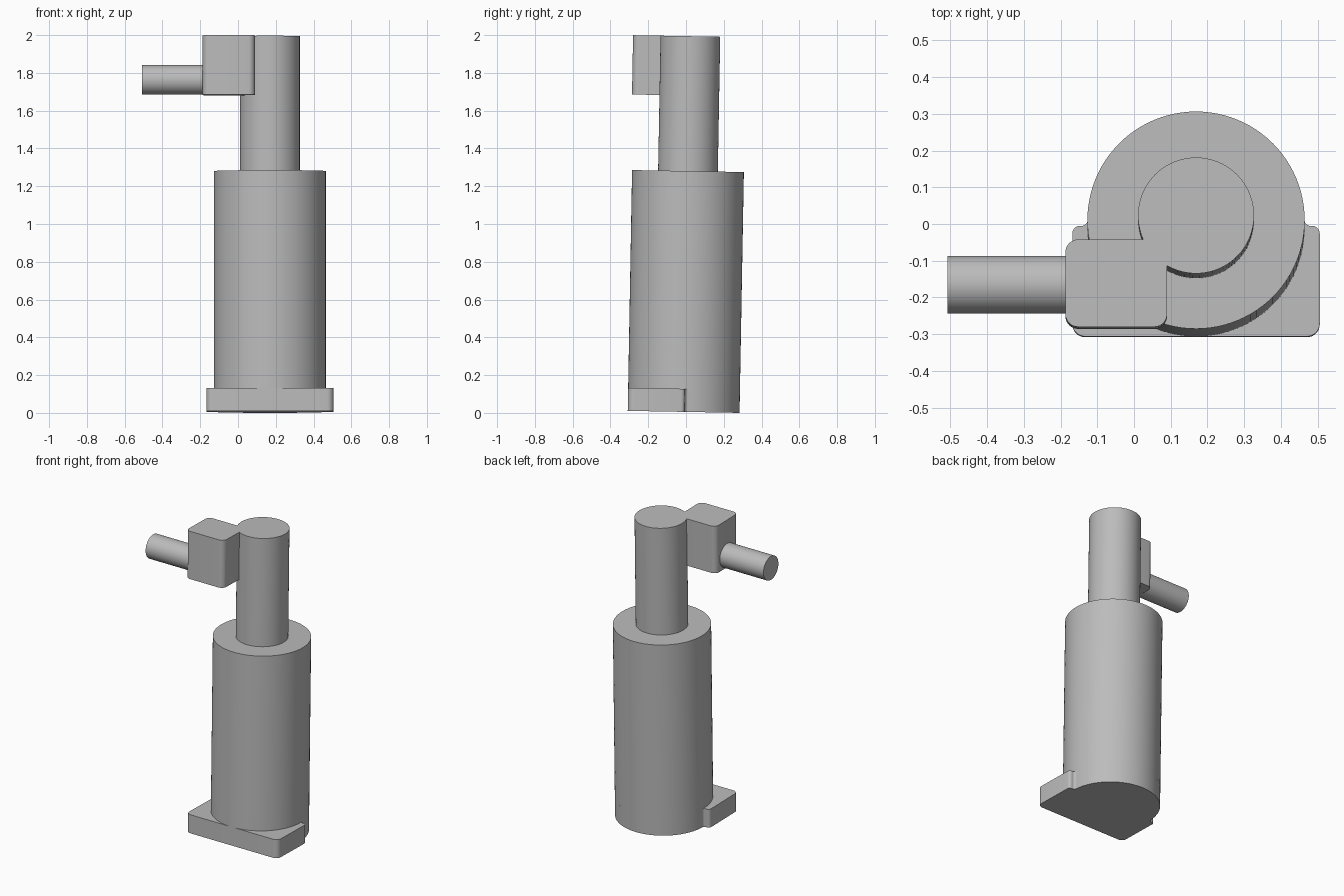
import bpy, bmesh
from math import radians, cos, sin, acos, asin, degrees, pi
from mathutils import Matrix, Vector

cube = bpy.data.objects.get("Cube")
if cube:
    bpy.data.objects.remove(cube, do_unlink=True)

# Single plain material
grey = bpy.data.materials.new("plain grey")
grey.use_nodes = True
GREY = (0.5, 0.5, 0.5, 1)
grey.diffuse_color = GREY
grey.node_tree.nodes["Principled BSDF"].inputs["Base Color"].default_value = GREY

# The whole assembly leans slightly backwards
LEAN = Matrix.Translation((0.169, -0.0125, 0.0054)) @ Matrix.Rotation(-0.018, 4, 'X')

BARREL_R, SHAFT_R, ROD_R = 0.296, 0.158, 0.0785
FOOT_TOP, BARREL_TOP, HEAD_BOTTOM, TOP = 0.122, 1.275, 1.675, 1.989


def arc(cx, cy, r, start, end, steps):
    """Points along an arc, angles in degrees."""
    span = end - start
    return [(cx + r * cos(radians(start + span * i / steps)),
             cy + r * sin(radians(start + span * i / steps))) for i in range(steps + 1)]


def circle(r, steps=96):
    return arc(0, 0, r, 0, 360, steps)[:-1]


def prism(name, outline, z0, z1, bottom=True, place=Matrix()):
    """Extrude a counter-clockwise outline between two heights."""
    bm = bmesh.new()
    low = [bm.verts.new((x, y, z0)) for x, y in outline]
    high = [bm.verts.new((x, y, z1)) for x, y in outline]
    n = len(outline)
    for i in range(n):
        j = (i + 1) % n
        bm.faces.new((low[i], low[j], high[j], high[i]))
    bm.faces.new(high)
    if bottom:
        bm.faces.new(low[::-1])
    bm.transform(LEAN @ place)
    mesh = bpy.data.meshes.new(name)
    bm.to_mesh(mesh)
    bm.free()
    mesh.materials.append(grey)
    obj = bpy.data.objects.new(name, mesh)
    bpy.context.collection.objects.link(obj)
    bpy.ops.object.select_all(action='DESELECT')
    obj.select_set(True)
    bpy.context.view_layer.objects.active = obj
    bpy.ops.object.shade_smooth_by_angle(angle=radians(30))
    return obj


# Foot: rounded plate in front, blended into the round barrel behind
half, back, corner, small, fillet = 0.337, 0.005, 0.035, 0.02, 0.017
blend_y = back + fillet
blend_angle = degrees(asin(blend_y / BARREL_R))
blend_x = BARREL_R * cos(radians(blend_angle)) + fillet
right = (arc(half - corner, corner - BARREL_R, corner, 270, 360, 8)
         + arc(half - small, back - small, small, 0, 90, 6)
         + arc(blend_x, blend_y, fillet, 270, 180, 6)[:-1]
         + arc(0, 0, BARREL_R, blend_angle, 90, 24))
left = [(-x, y) for x, y in reversed(right[:-1])]
prism("foot", right + left, 0, FOOT_TOP)

# Barrel and shaft
prism("barrel", circle(BARREL_R), FOOT_TOP, BARREL_TOP, bottom=False)
prism("shaft", circle(SHAFT_R), BARREL_TOP, HEAD_BOTTOM, bottom=False)

# Head: shaft top joined with a rounded block on one front corner
x0, x1, y0, y1, r = -0.356, -0.079, -0.3035, -0.0655, 0.035
start = -degrees(acos(x1 / SHAFT_R))
end = 180 + degrees(asin(-y1 / SHAFT_R))
head = (arc(0, 0, SHAFT_R, start, end, 84)
        + arc(x0 + r, y1 - r, r, 90, 180, 8)
        + arc(x0 + r, y0 + r, r, 180, 270, 8)
        + arc(x1 - r, y0 + r, r, 270, 360, 8))
prism("head_block", head, HEAD_BOTTOM, TOP)

# Side rod sticking out of the block
sideways = Matrix.Translation((x0, -0.1847, 1.7545)) @ Matrix.Rotation(-pi / 2, 4, 'Y')
prism("side_rod", circle(ROD_R, 64), 0, 0.321, bottom=False, place=sideways)
